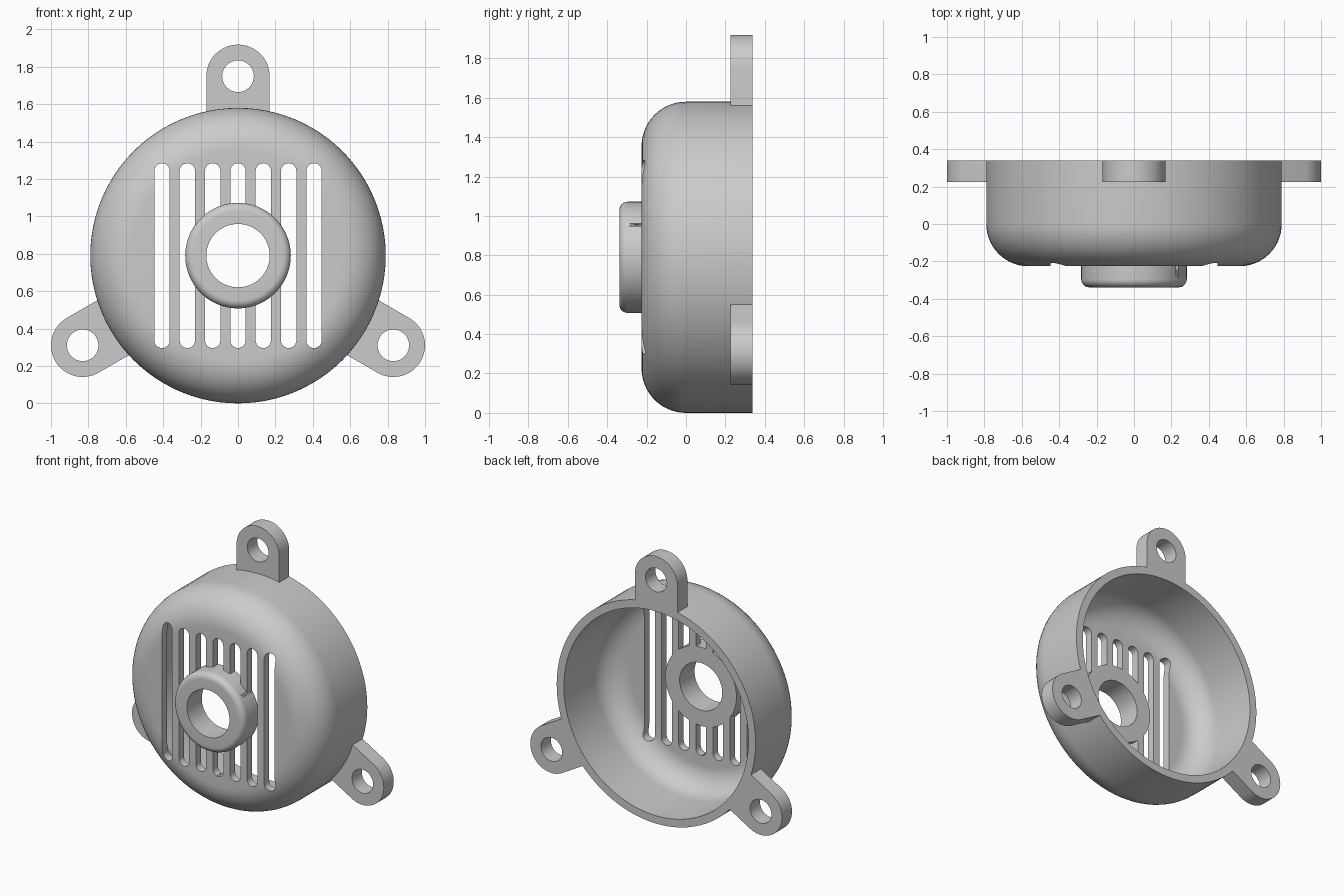
import bpy, bmesh
from math import sin, cos, pi, radians
from mathutils import Matrix

if "Cube" in bpy.data.objects:
    bpy.data.objects.remove(bpy.data.objects["Cube"])

U = 0.05642           # base unit: wall thickness
R = 14 * U            # body radius = height of the axis above the ground
BACK, FACE, NOSE = 6 * U, -4 * U, -6 * U


def finish(name, bm):
    bmesh.ops.remove_doubles(bm, verts=bm.verts, dist=1e-5)
    bmesh.ops.recalc_face_normals(bm, faces=bm.faces)
    mesh = bpy.data.meshes.new(name)
    bm.to_mesh(mesh)
    bm.free()
    ob = bpy.data.objects.new(name, mesh)
    bpy.context.collection.objects.link(ob)
    return ob


def arc(cx, cy, r, a0, a1, n):
    angles = [radians(a0 + (a1 - a0) * i / n) for i in range(n + 1)]
    return [(cx + r * cos(a), cy + r * sin(a)) for a in angles]


def lathe(name, profile, steps=96):
    """Revolve a closed (radius, y) profile around the y axis at height R."""
    bm = bmesh.new()
    rings = [[bm.verts.new((r * cos(2 * pi * k / steps), y, R + r * sin(2 * pi * k / steps)))
              for r, y in profile] for k in range(steps)]
    n = len(profile)
    for k in range(steps):
        a, b = rings[k], rings[(k + 1) % steps]
        for i in range(n):
            j = (i + 1) % n
            bm.faces.new((a[i], a[j], b[j], b[i]))
    return finish(name, bm)


def prism(name, outline, y0, y1, turn=0):
    """Extrude an (x, z) outline along y, turned about the body axis."""
    bm = bmesh.new()
    face = bm.faces.new([bm.verts.new((x, y0, z)) for x, z in outline])
    ext = bmesh.ops.extrude_face_region(bm, geom=[face])["geom"]
    bmesh.ops.translate(bm, verts=[v for v in ext if isinstance(v, bmesh.types.BMVert)],
                        vec=(0, y1 - y0, 0))
    bm.transform(Matrix.Translation((0, 0, R)) @ Matrix.Rotation(radians(turn), 4, 'Y'))
    return finish(name, bm)


def combine(target, tool, operation):
    mod = target.modifiers.new("bool", 'BOOLEAN')
    mod.object, mod.operation, mod.solver = tool, operation, 'EXACT'
    bpy.context.view_layer.objects.active = target
    bpy.ops.object.modifier_apply(modifier=mod.name)
    bpy.data.objects.remove(tool)


# Cup-shaped shell with a rounded front edge
outer = arc(R - 4 * U, 0, 4 * U, 270, 360, 14)
inner = arc(R - 4 * U, 0, 3 * U, 360, 270, 14)
cover = lathe("motor_cover", [(0.2, FACE)] + outer + [(R, BACK), (R - U, BACK)]
              + inner + [(0.2, FACE + U)])

# Seven vertical vent slots
w, half = 0.041, 0.494
for i in range(-3, 4):
    x = i * 2.4 * U
    slot = arc(x, half - w, w, 0, 180, 12) + arc(x, w - half, w, 180, 360, 12)
    combine(cover, prism("slot_cutter", slot, -0.5, 0.2), 'DIFFERENCE')

# Central bearing boss with a rounded rim
f = 0.042
boss = lathe("boss", [(3 * U, FACE + U), (3 * U, NOSE)]
             + arc(5 * U - f, NOSE + f, f, 270, 360, 8) + [(5 * U, FACE + U)])
combine(cover, boss, 'UNION')

# Three mounting ears with bolt holes
for turn in (0, 120, 240):
    ear = prism("ear", [(-3 * U, 0.755), (3 * U, 0.755)] + arc(0, 17 * U, 3 * U, 0, 180, 24),
                4 * U, BACK, turn)
    hole = prism("hole_cutter", arc(0, 17 * U, 1.5 * U, 0, 348.75, 31), 0.1, 0.5, turn)
    combine(ear, hole, 'DIFFERENCE')
    combine(cover, ear, 'UNION')

bpy.ops.object.select_all(action='DESELECT')
cover.select_set(True)
bpy.context.view_layer.objects.active = cover
bpy.ops.object.shade_smooth_by_angle(angle=radians(30))
